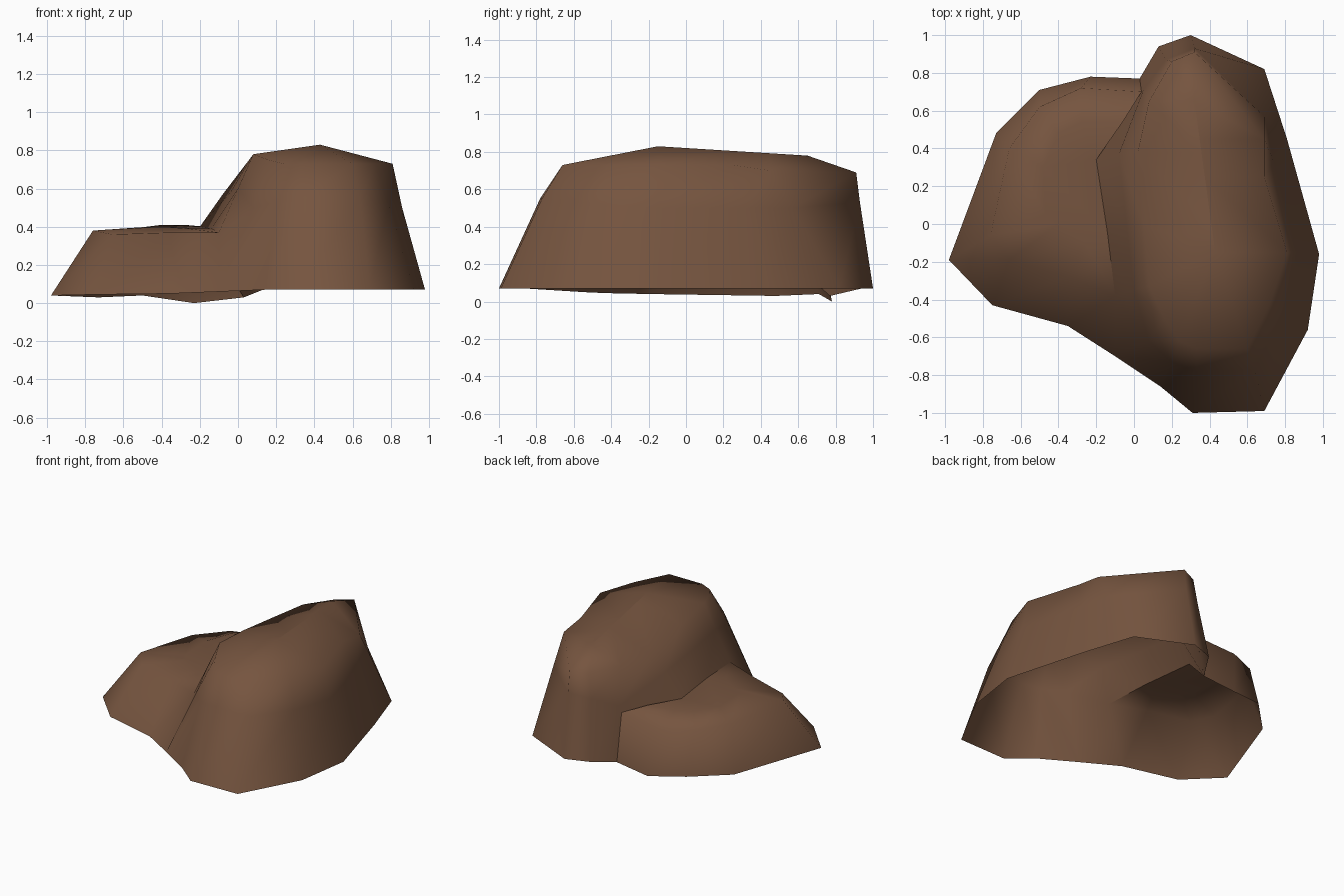
import bpy, bmesh

if "Cube" in bpy.data.objects:
    bpy.data.objects.remove(bpy.data.objects["Cube"])

brown = bpy.data.materials.new("earth_brown")
brown.diffuse_color = (0.18, 0.09, 0.05, 1)
brown.use_nodes = True
brown.node_tree.nodes["Principled BSDF"].inputs["Base Color"].default_value = brown.diffuse_color


def loft(bm, rings, closed):
    """Skin a stack of rings (base to crown) into an open-bottomed shell."""
    rows = [[bm.verts.new(p) for p in ring] for ring in rings]
    n = len(rows[0])
    for lo, hi in zip(rows, rows[1:]):
        for i in range(n if closed else n - 1):
            j = (i + 1) % n
            bm.faces.new((lo[i], lo[j], hi[j], hi[i]))


def to_line(ring, a, b):
    """Pull a ring onto the line a-b, keeping each point's y where possible."""
    out = []
    for p in ring:
        t = min(1, max(0, (p[1] - a[1]) / (b[1] - a[1])))
        out.append([a[k] + (b[k] - a[k]) * t for k in range(3)])
    return out


bm = bmesh.new()

# Seam where the low boulder meets the tall one
seam_back, seam_mid, seam_front = (-.20, .34, .40), (-.14, -.05, .39), (-.10, -.38, .37)

# Tall boulder: ground ring (lifted along the seam), waist, shoulder, ridge
ground = [(.30, 1, .07), (.13, .94, .07), (.03, .77, .03), seam_back, seam_mid, seam_front,
          (-.10, -.70, .06), (.14, -.86, .07), (.31, -1, .07), (.69, -.99, .07),
          (.92, -.56, .07), (.98, -.16, .07), (.81, .45, .07), (.69, .82, .07)]
waist = [(.32, .93, .53), (.17, .87, .50), (.05, .71, .42), (-.08, .37, .57), (-.04, 0, .58),
         (0, -.35, .60), (.08, -.62, .50), (.20, -.73, .53), (.33, -.78, .55), (.64, -.77, .55),
         (.79, -.46, .52), (.86, -.15, .50), (.74, .33, .50), (.69, .57, .50)]
shoulder = [(.32, .91, .69), (.20, .86, .68), (.08, .65, .69), (.02, .38, .68), (.05, 0, .74),
            (.08, -.33, .78), (.16, -.50, .75), (.24, -.62, .73), (.33, -.66, .73),
            (.60, -.66, .73), (.72, -.42, .73), (.81, -.15, .73), (.69, .25, .73), (.69, .45, .70)]
ridge = to_line(shoulder, (.43, -.15, .83), (.32, .65, .78))
loft(bm, [ground, waist, shoulder, ridge], True)

# Low boulder: open strip running into the tall one along the seam
low_ground = [(.03, .77, .03), (-.23, .78, 0), (-.50, .71, .04), (-.73, .48, .03),
              (-.98, -.19, .04), (-.75, -.43, .045), (-.35, -.54, .05), (-.10, -.70, .06)]
edge = [(.04, .70, .37), (-.28, .72, .34), (-.50, .62, .35), (-.66, .40, .36),
        (-.76, -.06, .38), (-.66, -.19, .36), (-.35, -.28, .37), seam_front]
top = [(-.06, .54, .39), (-.28, .54, .41), (-.40, .48, .41), (-.48, .30, .40),
       (-.47, .05, .40), (-.40, 0, .40), (-.26, -.10, .39), seam_front]
seam = [seam_back] * 4 + [seam_mid] * 3 + [seam_front]
loft(bm, [low_ground, edge, top, seam], False)

# Weld into one rock, smooth all over with a crisp crease along the seam
bmesh.ops.remove_doubles(bm, verts=bm.verts, dist=0.002)
bmesh.ops.recalc_face_normals(bm, faces=bm.faces)
if sum(f.normal.z * f.calc_area() for f in bm.faces) < 0:
    bmesh.ops.reverse_faces(bm, faces=bm.faces)
for f in bm.faces:
    f.smooth = True
crease = {tuple(round(c, 2) for c in p) for p in (seam_back, seam_mid, seam_front)}
for e in bm.edges:
    e.smooth = not all(tuple(round(c, 2) for c in v.co) in crease for v in e.verts)

me = bpy.data.meshes.new("rock")
bm.to_mesh(me)
bm.free()
me.materials.append(brown)
bpy.context.collection.objects.link(bpy.data.objects.new("rock", me))
